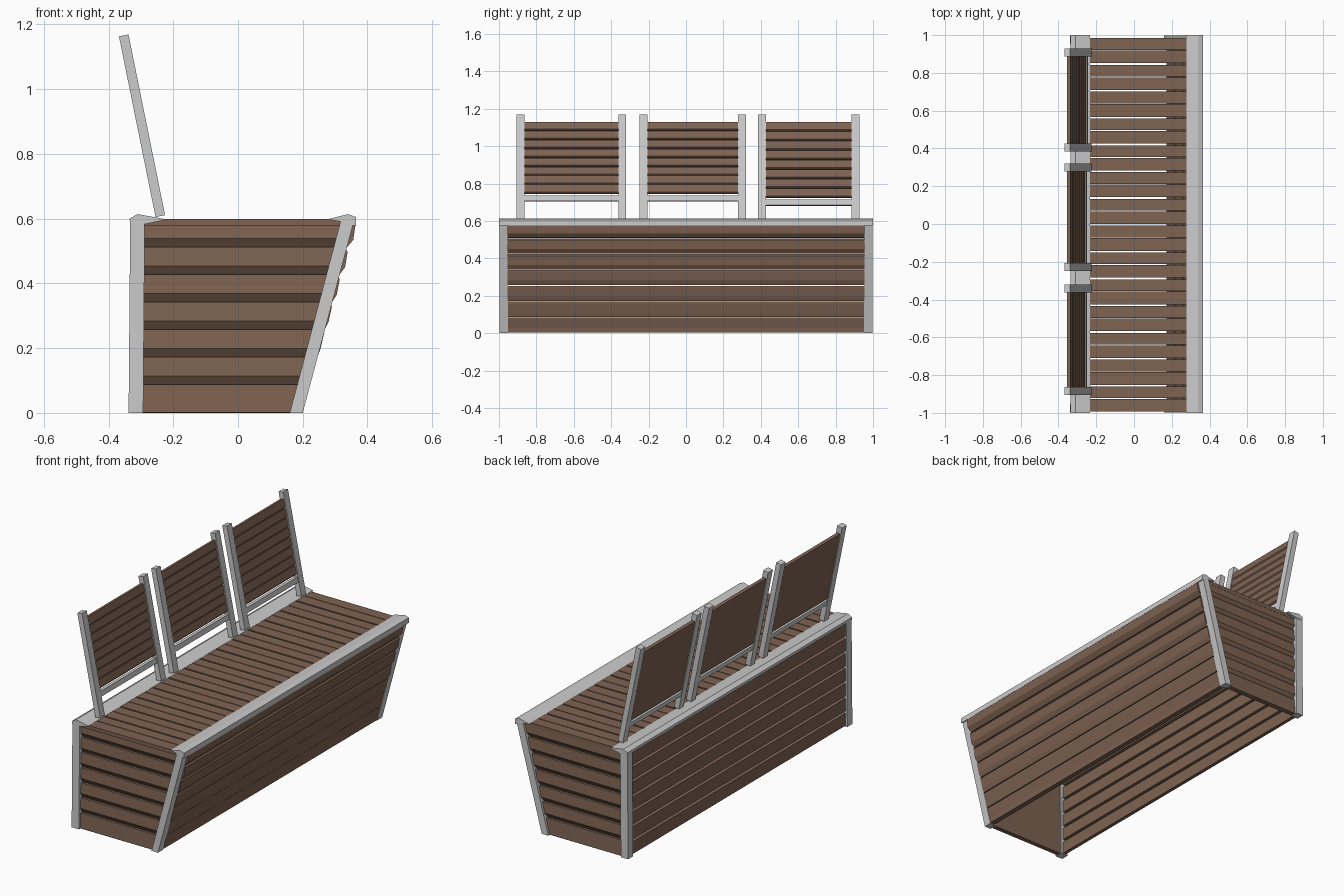
import bpy, bmesh
from mathutils import Vector

if "Cube" in bpy.data.objects:
    bpy.data.objects.remove(bpy.data.objects["Cube"])

wood = bpy.data.materials.new("brown_wood")
wood.diffuse_color = (0.21, 0.125, 0.085, 1)
wood.use_nodes = True
wood.node_tree.nodes["Principled BSDF"].inputs["Base Color"].default_value = wood.diffuse_color


def build(name, prisms, mat=None):
    """Each prism is a pair of matching end polygons."""
    bm = bmesh.new()
    for a, b in prisms:
        va = [bm.verts.new(p) for p in a]
        vb = [bm.verts.new(p) for p in b]
        n = len(va)
        bm.faces.new(va)
        bm.faces.new(vb[::-1])
        for i in range(n):
            j = (i + 1) % n
            bm.faces.new((va[i], vb[i], vb[j], va[j]))
    bmesh.ops.recalc_face_normals(bm, faces=bm.faces)
    me = bpy.data.meshes.new(name)
    bm.to_mesh(me)
    bm.free()
    ob = bpy.data.objects.new(name, me)
    bpy.context.collection.objects.link(ob)
    if mat:
        me.materials.append(mat)
    return ob


def along_y(profile, y0, y1):
    return [(x, y0, z) for x, z in profile], [(x, y1, z) for x, z in profile]


def box_xz(x0, x1, z0, z1):
    return [(x0, z0), (x1, z0), (x1, z1), (x0, z1)]


def front_line(z):
    return 0.2 + 0.267 * z


# corner posts: upright at the back, slanted at the front
back_post = [(-0.338, 0), (-0.293, 0), (-0.288, 0.595), (-0.333, 0.595)]
front_post = [(0.16, 0), (0.2, 0), (0.358, 0.592), (0.317, 0.592)]
for nm, prof in (("back_post", back_post), ("front_post", front_post)):
    build(nm, [along_y(prof, s * 0.953, s * 0.998) for s in (-1, 1)])

# top rails
build("back_rail", [along_y([(-0.335, 0.6), (-0.31, 0.614), (-0.232, 0.6),
                             (-0.232, 0.595), (-0.288, 0.583), (-0.333, 0.583)], -1, 1)])
build("front_rail", [along_y([(0.275, 0.598), (0.34, 0.614), (0.364, 0.605),
                              (0.364, 0.576), (0.325, 0.59)], -1, 1)])

# front siding: boards with a bevelled lower edge
boards = []
for k in range(7):
    z = 0.003 + 0.0845 * k
    off = -0.004 + 0.034 * z
    prof = [(front_line(z) - 0.03, z), (front_line(z) - 0.001, z),
            (front_line(z + 0.024) + off, z + 0.024),
            (front_line(z + 0.07) + off * 0.6, z + 0.072),
            (front_line(z + 0.08) - 0.003, z + 0.081),
            (front_line(z + 0.08) - 0.03, z + 0.081)]
    boards.append(along_y(prof, -0.955, 0.955))
build("front_siding", boards, wood)

# back siding: flat boards with open gaps
build("back_siding", [along_y(box_xz(-0.327, -0.307, 0.084 * k + 0.005, 0.084 * k + 0.074),
                              -0.955, 0.955) for k in range(7)], wood)

# end siding: bevelled boards cut to the slanted front
boards = []
for s in (-1, 1):
    for k in range(7):
        z = 0.085 * k + (0.003 if k else 0)
        top = min(0.085 * (k + 1) + 0.003, 0.59)
        low = z + (0.026 if k else 0.001)
        prof = [(0.958, z), (0.968, z), (0.986, low), (0.982, top), (0.958, top)]
        boards.append(([(-0.3, s * y, h) for y, h in prof],
                       [(front_line(h) - 0.025, s * y, h) for y, h in prof]))
build("end_siding", boards, wood)

# seat slats running front to back
N = 28
pitch = 1.986 / N
boards = []
for i in range(N):
    y = -0.993 + i * pitch
    gap = 0.009 if i % 2 else 0.004
    boards.append(along_y(box_xz(-0.3, 0.33, 0.578, 0.599), y, y + pitch - gap))
build("seat_slats", boards, wood)


# three leaning backrests
base, top = Vector((-0.24, 0, 0.608)), Vector((-0.353, 0, 1.166))
up = (top - base).normalized()
out = Vector((up.z, 0, -up.x))


def lean(points):
    """(depth, height) points in the plane of the leaning backrest."""
    res = []
    for d, h in points:
        p = base + up * ((h - base.z) / up.z) + out * d
        res.append((p.x, p.z))
    return res


for n, (y0, y1, drop) in enumerate([(-0.905, -0.32, 0), (-0.248, 0.32, 0),
                                    (0.385, 0.928, 0.022)], 1):
    post = lean(box_xz(-0.015, 0.015, 0.608, 1.166))
    build(f"backrest_posts_{n}", [along_y(post, y0, y0 + 0.042),
                                  along_y(post, y1 - 0.042, y1)])
    build(f"backrest_rail_{n}", [along_y(lean(box_xz(-0.012, 0.012, 0.705 - drop, 0.733 - drop)),
                                         y0 + 0.04, y1 - 0.04)])
    low = 0.746 - drop
    step = (1.13 - low) / 8
    boards = [along_y(lean([(-0.012, low + step * k), (0.005, low + step * k),
                            (0.011, low + step * k + 0.006), (0.008, low + step * (k + 1) - 0.002),
                            (-0.01, low + step * (k + 1) - 0.002)]),
                      y0 + 0.04, y1 - 0.04) for k in range(8)]
    build(f"backrest_boards_{n}", boards, wood)
